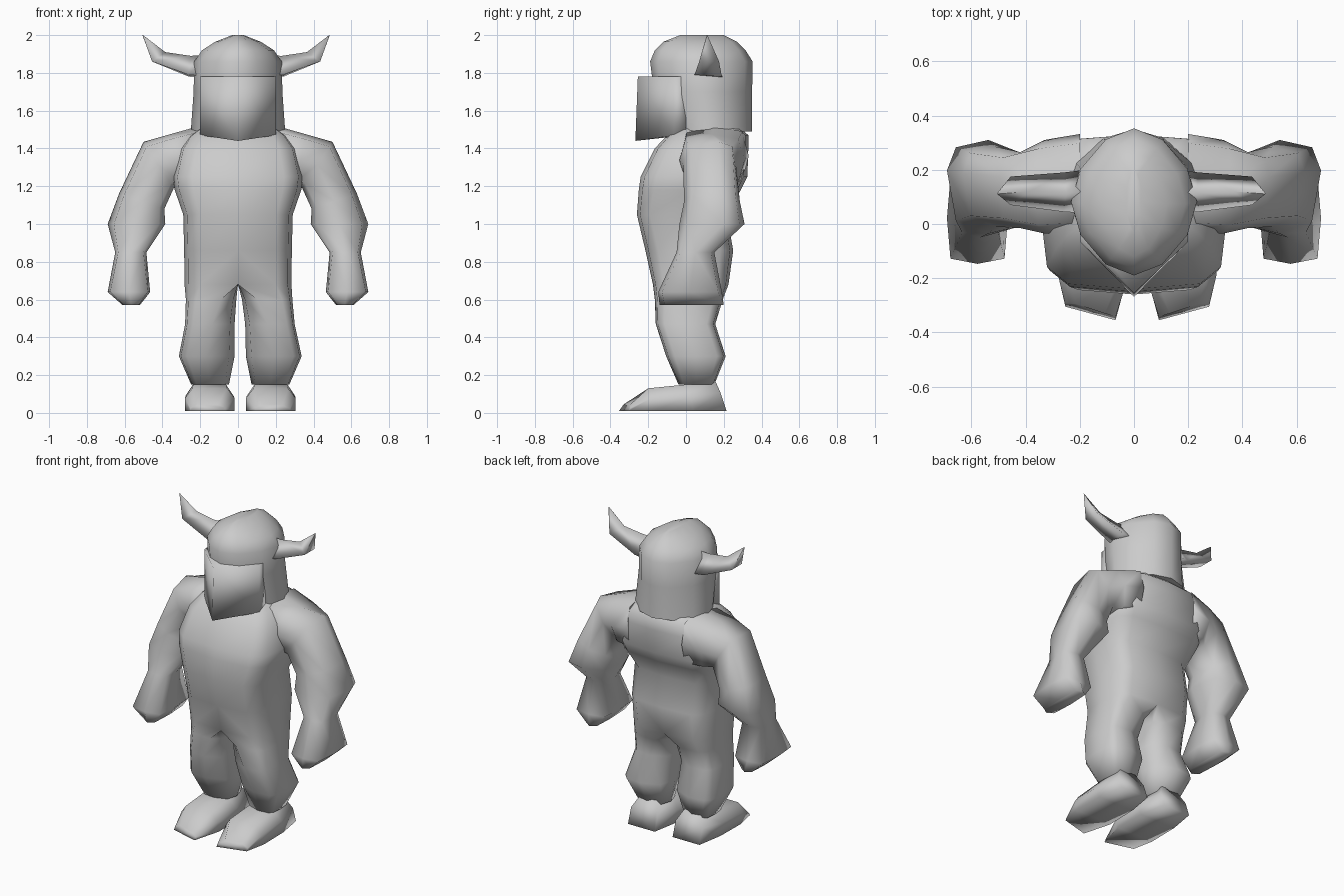
import bpy, bmesh, math

if "Cube" in bpy.data.objects:
    bpy.data.objects.remove(bpy.data.objects["Cube"])

grey = bpy.data.materials.new("plain_grey")
grey.diffuse_color = (0.6, 0.6, 0.6, 1)
grey.use_nodes = True
grey.node_tree.nodes["Principled BSDF"].inputs["Base Color"].default_value = grey.diffuse_color


def skin(bm, rings, cap_start=True, cap_end=True):
    """Skin rings that share a point count, leaving out faces on the centre plane."""
    rows = [[bm.verts.new(p) for p in r] for r in rings]
    n = len(rows[0])
    for a, b in zip(rows, rows[1:]):
        for i in range(n):
            j = (i + 1) % n
            quad = (a[i], a[j], b[j], b[i])
            if any(abs(v.co.x) > 1e-5 for v in quad):
                bm.faces.new(quad)
    if cap_start:
        bm.faces.new(rows[0][::-1])
    if cap_end:
        bm.faces.new(rows[-1])


def finish(name, bm, angle):
    bmesh.ops.remove_doubles(bm, verts=bm.verts, dist=0.0005)
    bmesh.ops.recalc_face_normals(bm, faces=bm.faces)
    me = bpy.data.meshes.new(name)
    bm.to_mesh(me)
    bm.free()
    me.materials.append(grey)
    ob = bpy.data.objects.new(name, me)
    bpy.context.collection.objects.link(ob)
    bpy.ops.object.select_all(action='DESELECT')
    ob.select_set(True)
    bpy.context.view_layer.objects.active = ob
    bpy.ops.object.shade_smooth_by_angle(angle=math.radians(angle))


def loft(name, rings, angle=100):
    bm = bmesh.new()
    skin(bm, rings)
    finish(name, bm, angle)


def unit(t, power):
    return [math.copysign(abs(v) ** power, v) if abs(v) > 1e-6 else 0
            for v in (math.cos(t), math.sin(t))]


def ring(xa, za, xb, zb, y0, y1, power=0.65, skew=0, n=8, s=1):
    """Rounded section between an outer and an inner point, y0 front to y1 back."""
    pts = []
    for i in range(n):
        c, d = unit(2 * math.pi * i / n, power)
        u = (1 + c) / 2
        y = (y0 + y1) / 2 + d * (y1 - y0) / 2 + skew * c * (1 - abs(d))
        pts.append((s * (xb + (xa - xb) * u), y, zb + (za - zb) * u))
    return pts


def leg_ring(xi, xo, z, y0, y1, k, dx, s):
    """Half body section (k = 0) that turns into a round leg section as k grows."""
    xm, ym, h = xi + k * (xo - xi), (y0 + y1) / 2, (y1 - y0) / 2
    pts = []
    for i in range(-3, 4):
        c, d = unit(i * math.pi / 6, 0.5)
        pts.append((s * (xm + (xo - xm) * c) + dx, ym + h * d, z))
    for d, w in ((0.7, 0.8), (0, 1), (-0.7, 0.8)):
        pts.append((s * (xm - (xm - xi) * w) + dx, ym + h * d, z))
    return pts


# torso: half width, height, front, back
torso = [(0.285, 0.86, -0.215, 0.25), (0.29, 1.05, -0.26, 0.215), (0.335, 1.18, -0.25, 0.29),
         (0.345, 1.25, -0.24, 0.325), (0.31, 1.40, -0.165, 0.33), (0.26, 1.47, -0.10, 0.33),
         (0.18, 1.525, -0.03, 0.27)]

# legs: inner x, outer x, height, front, back, roundness, sideways shift
leg = [(0.0, 0.285, 0.86, -0.215, 0.25, 0, 0), (0.0, 0.283, 0.68, -0.175, 0.225, 0, 0),
       (0.015, 0.282, 0.60, -0.165, 0.195, 0.3, 0.006), (0.028, 0.29, 0.47, -0.16, 0.155, 0.45, 0.01),
       (0.03, 0.325, 0.30, -0.105, 0.21, 0.5, 0.012), (0.06, 0.26, 0.15, -0.04, 0.15, 0.5, 0.012)]

# torso and legs welded into one body
bm = bmesh.new()
skin(bm, [ring(w, z, -w, z, a, b, 0.5, n=12) for w, z, a, b in torso], cap_start=False)
for s in (1, -1):
    skin(bm, [leg_ring(*r, s) for r in leg], cap_start=False)
finish("body", bm, 100)

# arms: outer x z, inner x z, front, back, squareness, skew
arm = [(0.20, 1.52, 0.20, 1.20, -0.03, 0.332, 0.6, 0), (0.36, 1.475, 0.30, 1.2, -0.035, 0.31, 0.6, 0),
       (0.50, 1.435, 0.34, 1.19, -0.015, 0.265, 0.65, 0.05),
       (0.63, 1.16, 0.39, 1.08, -0.01, 0.285, 0.7, 0.05),
       (0.69, 1.0, 0.385, 1.0, -0.035, 0.31, 0.7, 0.06),
       (0.65, 0.85, 0.485, 0.85, -0.05, 0.15, 0.6, 0),
       (0.69, 0.64, 0.465, 0.64, -0.147, 0.19, 0.35, 0),
       (0.61, 0.57, 0.52, 0.57, -0.14, 0.20, 0.5, 0)]

# boots: bottom y, top y, inner x, outer x, top height
boot = [(0.215, 0.15, 0.065, 0.26, 0.18), (0.04, 0.0, 0.035, 0.29, 0.15),
        (-0.17, -0.2, 0.03, 0.293, 0.13), (-0.355, -0.33, 0.08, 0.265, 0.045)]


def boot_ring(yb, yt, x0, x1, zt, s):
    lean = 0.05 if yb < -0.3 else 0
    prof = [(x0, 0.01, yb), (x0, zt * 0.6, (yb + yt) / 2), (x0 + 0.04, zt, yt),
            (x1 - 0.04, zt, yt + lean * 0.7), (x1, zt * 0.6, (yb + yt) / 2 + lean),
            (x1, 0.01, yb + lean)]
    return [(0.012 + s * x, y, z) for x, z, y in prof]


# horn: triangular section curving up to a tip
horn = [[(0.17, 0.04, 1.785), (0.17, 0.20, 1.775), (0.17, 0.12, 1.895)],
        [(0.25, 0.045, 1.79), (0.25, 0.19, 1.78), (0.24, 0.115, 1.89)],
        [(0.445, 0.07, 1.86), (0.445, 0.175, 1.86), (0.375, 0.12, 1.91)],
        [(0.494, 0.11, 2.0), (0.496, 0.113, 2.0), (0.493, 0.112, 2.0)]]

for s, side in ((1, "right"), (-1, "left")):
    loft("arm_" + side, [ring(*r, s=s) for r in arm])
    loft("boot_" + side, [boot_ring(*r, s) for r in boot])
    loft("horn_" + side, [[(s * x - 0.01, y, z) for x, y, z in r] for r in horn], 130)

# helmet: half width, height, front, back
helmet = [(0.25, 1.49, -0.10, 0.35), (0.235, 1.70, -0.17, 0.35), (0.232, 1.86, -0.19, 0.353),
          (0.19, 1.92, -0.165, 0.315), (0.12, 1.965, -0.12, 0.27), (0.03, 2.0, -0.03, 0.20)]
loft("helmet", [ring(w, z, -w, z, a, b, 1.15, n=12) for w, z, a, b in helmet], 80)

# wedge-shaped face guard with a central ridge
loft("face_guard", [[(-0.2, 0.0, z), (-0.2, -0.065, z), (0, y, z - drop), (0.2, -0.065, z), (0.2, 0.0, z)]
                    for z, y, drop in ((1.78, -0.255, 0), (1.47, -0.268, 0.03))], 95)
